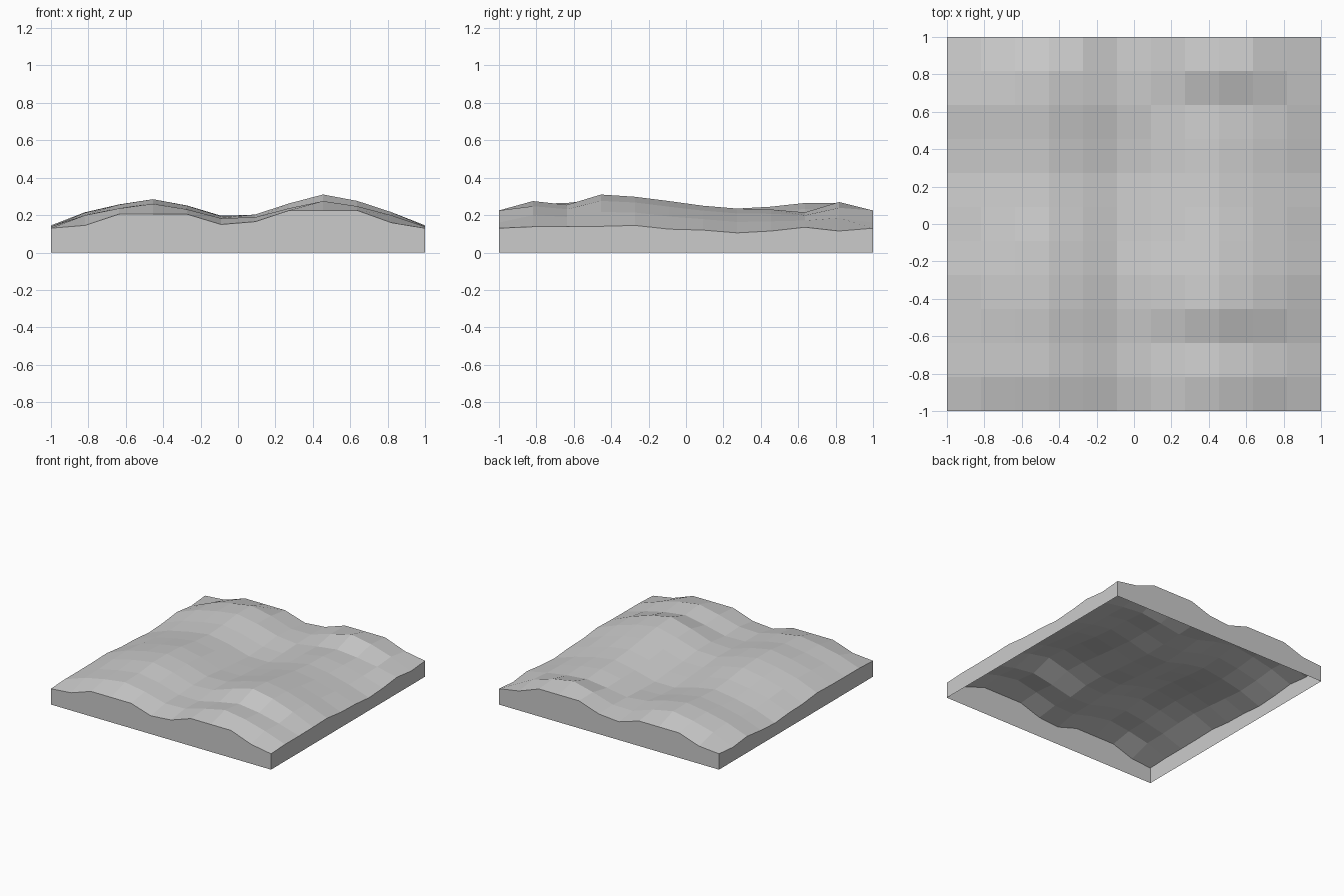
import bpy, bmesh

if "Cube" in bpy.data.objects:
    bpy.data.objects.remove(bpy.data.objects["Cube"])

N = 12
STEP = 2 / (N - 1)

# Height profiles sampled across the tile (left to right, or front to back)
end_row = [.13, .145, .205, .205, .205, .15, .165, .225, .225, .225, .16, .13]
side_edge = [.13, .138, .138, .14, .145, .125, .12, .105, .115, .135, .115, .13]
left_ridge = [.205, .26, .265, .285, .285, .275, .25, .235, .245, .265, .265, .205]
right_ridge = [.225, .275, .255, .31, .298, .275, .25, .235, .23, .215, .27, .225]
# How strongly each column follows its ridge
follow = [0, .5, .8, 1, .76, .37, .37, .72, 1, .8, .45, 0]


def height(i, j):
    if j in (0, N - 1):
        return end_row[i]
    ridge = left_ridge if i < N / 2 else right_ridge
    base = side_edge[j]
    return base + (ridge[j] - base) * follow[i]


bm = bmesh.new()

# Rolling top surface
top = [[bm.verts.new((-1 + i * STEP, -1 + j * STEP, height(i, j)))
        for i in range(N)] for j in range(N)]
for j in range(N - 1):
    for i in range(N - 1):
        bm.faces.new((top[j][i], top[j][i + 1], top[j + 1][i + 1], top[j + 1][i]))

# Vertical skirt down to the ground, open underneath
rim = [e for e in bm.edges if e.is_boundary]
skirt = bmesh.ops.extrude_edge_only(bm, edges=rim)["geom"]
for v in skirt:
    if isinstance(v, bmesh.types.BMVert):
        v.co.z = 0
bmesh.ops.recalc_face_normals(bm, faces=bm.faces)
top_face = max(bm.faces, key=lambda f: abs(f.normal.z))
if top_face.normal.z < 0:
    bmesh.ops.reverse_faces(bm, faces=bm.faces)

mesh = bpy.data.meshes.new("terrain_tile")
bm.to_mesh(mesh)
bm.free()
tile = bpy.data.objects.new("terrain_tile", mesh)
bpy.context.collection.objects.link(tile)
